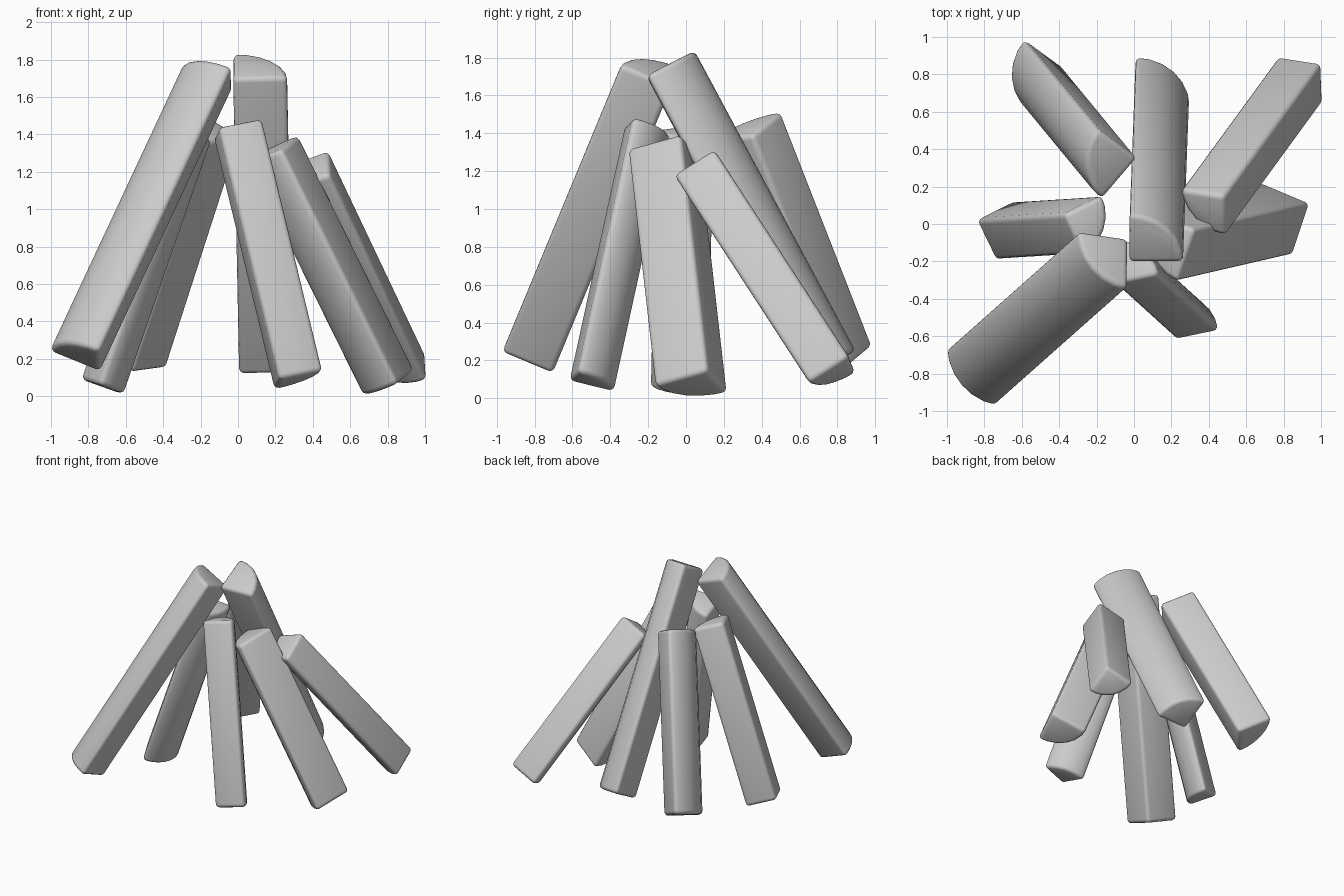
import bpy, bmesh, math
from mathutils import Vector

if "Cube" in bpy.data.objects:
    bpy.data.objects.remove(bpy.data.objects["Cube"])

ARC_STEPS = 6


def split_log(name, low, top, bark, radius):
    """Quarter-round firewood log: core edge from low to top, bark side facing 'bark'."""
    low, top, bark = Vector(low), Vector(top), Vector(bark)
    axis = (top - low).normalized()
    out = (bark - axis * bark.dot(axis)).normalized()
    side = axis.cross(out)

    # Quarter-circle section: the core corner plus the bark arc
    section = [-0.006 * out]
    for i in range(ARC_STEPS + 1):
        t = math.radians(-45 + 90 * i / ARC_STEPS)
        section.append((out * math.cos(t) + side * math.sin(t)) * radius)

    bm = bmesh.new()
    lower = [bm.verts.new(low + p) for p in section]
    upper = [bm.verts.new(top + p) for p in section]
    n = len(section)
    bm.faces.new(lower[::-1])
    bm.faces.new(upper)
    for i in range(n):
        j = (i + 1) % n
        bm.faces.new((lower[i], lower[j], upper[j], upper[i]))
    bmesh.ops.recalc_face_normals(bm, faces=bm.faces[:])

    # Soften the ends and the three long split edges
    hard = [e for e in bm.edges if e.calc_face_angle(0) > math.radians(30)]
    bmesh.ops.bevel(bm, geom=hard, offset=0.028, segments=3, profile=0.5,
                    affect='EDGES', clamp_overlap=True)

    mesh = bpy.data.meshes.new(name)
    bm.to_mesh(mesh)
    bm.free()
    obj = bpy.data.objects.new(name, mesh)
    bpy.context.collection.objects.link(obj)
    bpy.ops.object.select_all(action='DESELECT')
    obj.select_set(True)
    bpy.context.view_layer.objects.active = obj
    bpy.ops.object.shade_smooth_by_angle(angle=math.radians(35))
    return obj


# name, core edge bottom, core edge top, bark direction, radius
LOGS = [
    ("front_left_log", (-0.742, -0.71, 0.13), (-0.032, -0.08, 1.65), (-0.26, -0.22, 0.21), 0.288),
    ("left_log", (-0.84, 0.02, 0.09), (-0.37, 0.05, 1.45), (0.30, -0.11, -0.10), 0.24),
    ("back_left_log", (-0.385, 0.835, 0.15), (0.015, 0.35, 1.39), (-0.396, -0.065, 0.10), 0.288),
    ("back_log", (0.01, 0.645, 0.115), (-0.022, -0.205, 1.70), (0.28, 0.24, 0.15), 0.288),
    ("back_right_log", (1.0, 0.86, 0.215), (0.478, 0.145, 1.315), (-0.21, -0.165, -0.205), 0.25),
    ("right_log", (0.94, 0.11, 0.14), (0.32, -0.033, 1.395), (-0.34, -0.164, -0.187), 0.302),
    ("front_log", (0.225, -0.615, 0.09), (-0.10, -0.32, 1.44), (0.835, 1.15, -0.05), 0.24),
]

# Ring of logs leaning together into a campfire stack
for entry in LOGS:
    split_log(*entry)
